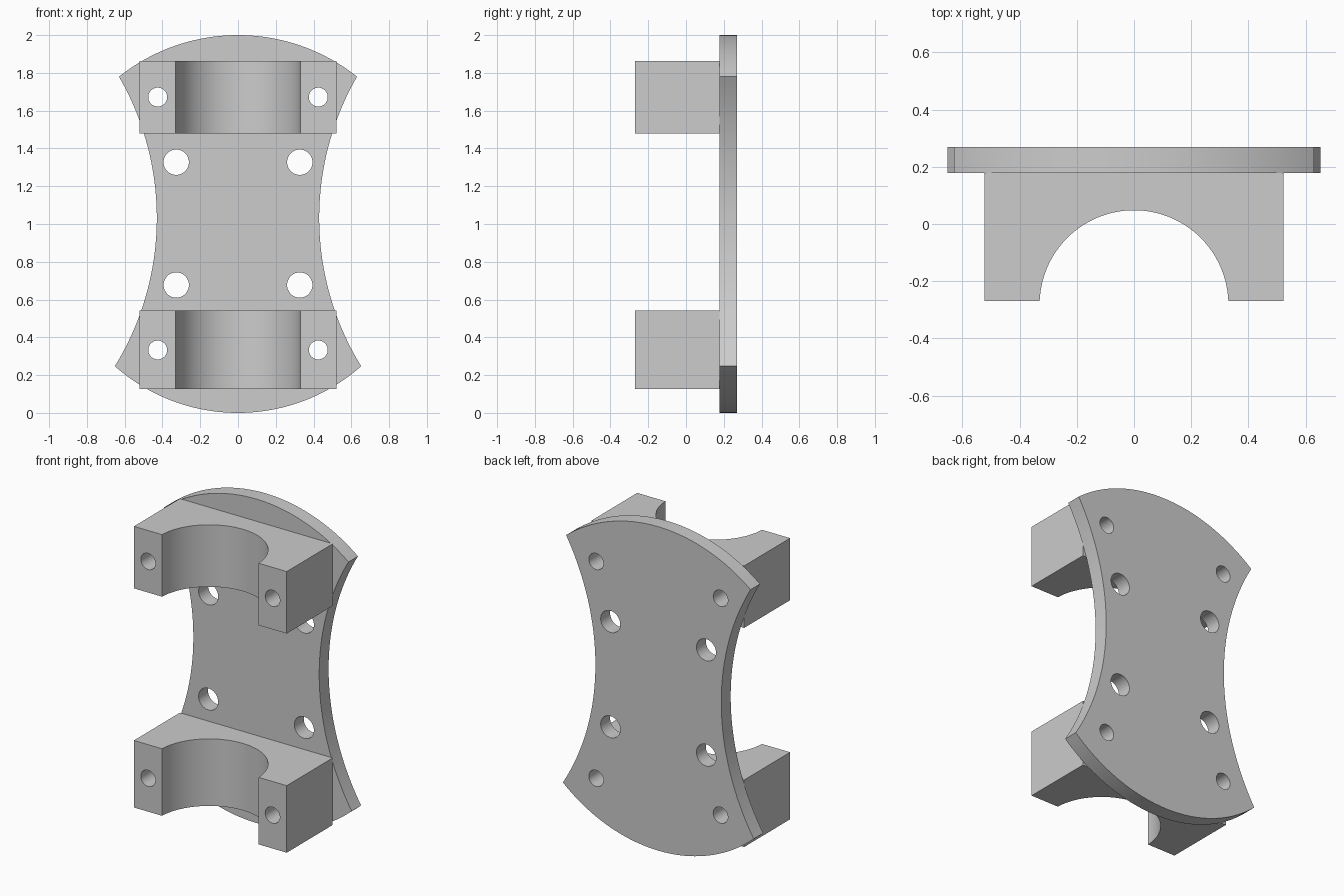
import bpy, bmesh
from math import pi, cos, sin, atan2, radians
from mathutils import Vector, Matrix

cube = bpy.data.objects.get("Cube")
if cube:
    bpy.data.objects.remove(cube)

grey = bpy.data.materials.new("plain grey")
grey.use_nodes = True
colour = (0.604, 0.604, 0.604, 1)
grey.diffuse_color = colour
grey.node_tree.nodes["Principled BSDF"].inputs["Base Color"].default_value = colour

FRONT, SEAT, BACK = -0.27, 0.178, 0.27


def arc_between(p, q, rise, steps=40):
    """Arc from p to q; bulges left of its direction, or right if rise < 0."""
    p, q = Vector(p), Vector(q)
    half = (q - p).length / 2
    along = (q - p).normalized()
    side = Vector((-along.y, along.x)) * (1 if rise > 0 else -1)
    rise = abs(rise)
    r = (half * half + rise * rise) / (2 * rise)
    spread = atan2(half, r - rise)
    centre = (p + q) / 2 + side * (rise - r)
    angles = [spread * (2 * i / steps - 1) for i in range(steps + 1)]
    return [centre + along * r * sin(t) + side * r * cos(t) for t in angles]


def add_object(name, bm):
    mesh = bpy.data.meshes.new(name)
    bm.to_mesh(mesh)
    bm.free()
    mesh.materials.append(grey)
    obj = bpy.data.objects.new(name, mesh)
    bpy.context.collection.objects.link(obj)
    return obj


def prism(name, points, push):
    """Extrude a closed outline of 3D points along push."""
    bm = bmesh.new()
    face = bm.faces.new([bm.verts.new(p) for p in points])
    new = bmesh.ops.extrude_face_region(bm, geom=[face])["geom"]
    bmesh.ops.translate(bm, vec=push,
                        verts=[v for v in new if isinstance(v, bmesh.types.BMVert)])
    # Keep both end caps of the extrusion so that the solid is closed
    edges = [e for e in bm.edges if e.is_boundary]
    if edges:
        bmesh.ops.holes_fill(bm, edges=edges)
    bmesh.ops.recalc_face_normals(bm, faces=bm.faces)
    return add_object(name, bm)


def drill_set(name, holes):
    """One hidden cutter holding all drills, each running front to back."""
    bm = bmesh.new()
    for x, z, r in holes:
        place = Matrix.Translation((x, 0, z)) @ Matrix.Rotation(pi / 2, 4, "X")
        bmesh.ops.create_cone(bm, cap_ends=True, segments=40, radius1=r,
                              radius2=r, depth=1, matrix=place)
    bmesh.ops.recalc_face_normals(bm, faces=bm.faces)
    obj = add_object(name, bm)
    obj.hide_render = True
    return obj


# Drill holes: small ones through the clamps, larger ones through the plate
bolt_holes = [(s * 0.425, z, 0.05) for s in (-1, 1) for z in (0.333, 1.672)]
mount_holes = [(s * 0.327, z, 0.067) for s in (-1, 1) for z in (0.677, 1.327)]
drills = drill_set("hole_cutters", bolt_holes + mount_holes)

# Back plate: domed ends and waisted sides
TL, TR, BR, BL = (-0.63, 1.78), (0.63, 1.78), (0.652, 0.247), (-0.652, 0.247)
outline = (arc_between(TL, TR, 0.22)[:-1] + arc_between(TR, BR, -0.211)[:-1]
           + arc_between(BR, BL, 0.247)[:-1] + arc_between(BL, TL, -0.211)[:-1])
plate = prism("back_plate", [(p.x, SEAT, p.y) for p in outline],
              (0, BACK - SEAT, 0))

# Clamp blocks: rectangular saddles with a half-round channel
R, W, CROWN = 0.33, 0.522, 0.048
channel = [(R * cos(pi * i / 64), CROWN - R + R * sin(pi * i / 64))
           for i in range(2, 63)]
saddle = ([(W, FRONT), (R, FRONT)] + channel
          + [(-R, FRONT), (-W, FRONT), (-W, SEAT), (W, SEAT)])
parts = [plate]
for name, low, high in (("lower_clamp", 0.127, 0.541), ("upper_clamp", 1.48, 1.863)):
    parts.append(prism(name, [(x, y, low) for x, y in saddle], (0, 0, high - low)))

# Drill every part, then smooth the curved walls
for obj in parts:
    cut = obj.modifiers.new("drilled holes", "BOOLEAN")
    cut.operation = "DIFFERENCE"
    cut.solver = "EXACT"
    cut.object = drills
    bpy.ops.object.select_all(action="DESELECT")
    bpy.context.view_layer.objects.active = obj
    obj.select_set(True)
    bpy.ops.object.modifier_apply(modifier=cut.name)
    bpy.ops.object.shade_smooth_by_angle(angle=radians(30))
bpy.data.objects.remove(drills)
